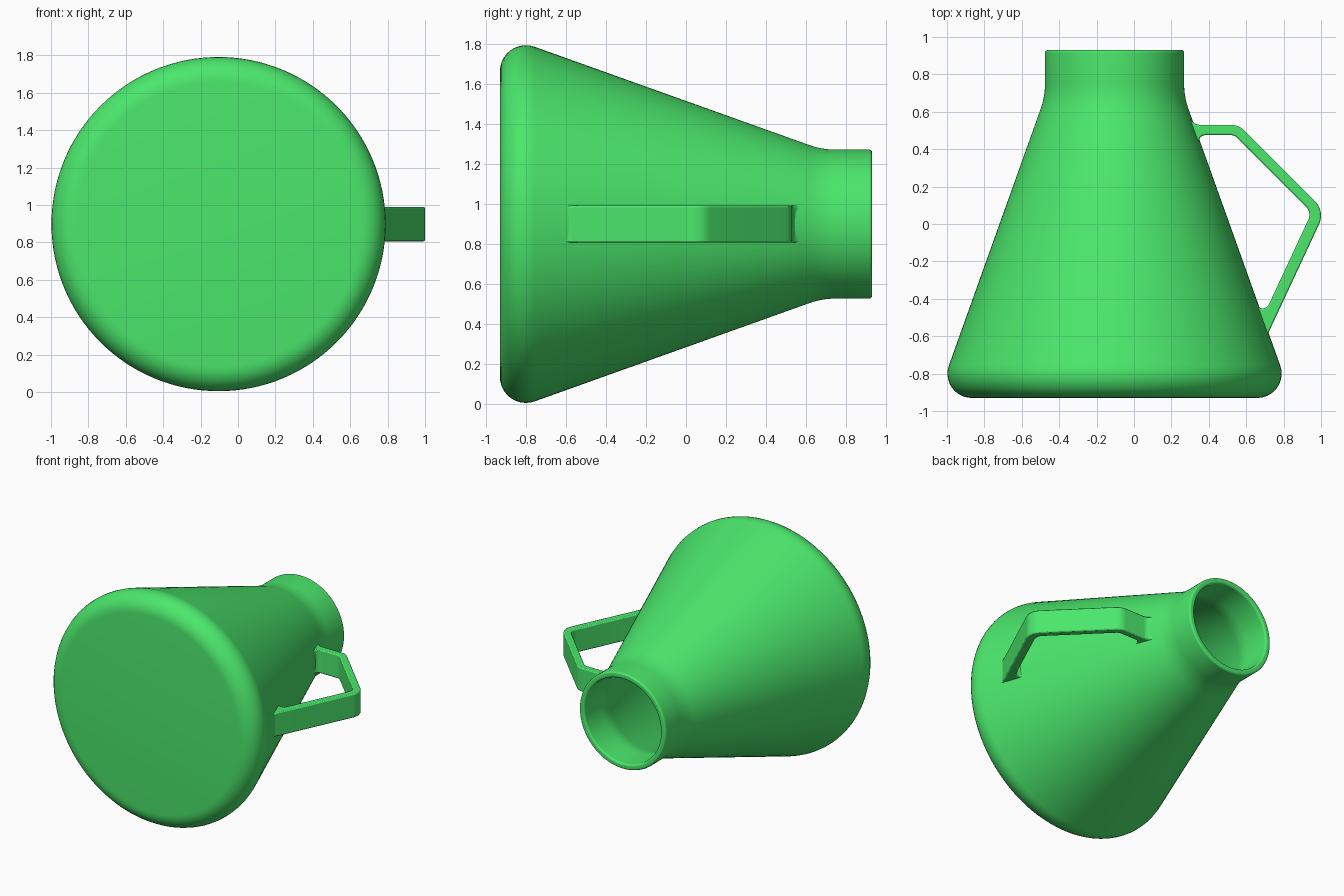
import bpy, bmesh, math
from mathutils import Vector

if "Cube" in bpy.data.objects:
    bpy.data.objects.remove(bpy.data.objects["Cube"])

CX, CZ = -0.104, 0.898   # axis of the body, running along y


def rounded(points, closed=False, steps=10):
    """Replace each corner (x, y, radius) by an arc."""
    out, n = [], len(points)
    for i, (x, y, r) in enumerate(points):
        p = Vector((x, y))
        if r == 0 or (not closed and i in (0, n - 1)):
            out.append(p)
            continue
        a = (Vector(points[i - 1][:2]) - p).normalized()
        b = (Vector(points[(i + 1) % n][:2]) - p).normalized()
        half = a.angle(b) / 2
        t = r / math.tan(half)
        c = p + (a + b).normalized() * (r / math.sin(half))
        u, v = p + a * t - c, p + b * t - c
        turn = u.angle_signed(v)   # clockwise positive
        for k in range(steps + 1):
            ang = -turn * k / steps
            out.append(c + Vector((u.x * math.cos(ang) - u.y * math.sin(ang),
                                   u.x * math.sin(ang) + u.y * math.cos(ang))))
    return out


def finish(bm, name, mat):
    bmesh.ops.recalc_face_normals(bm, faces=bm.faces)
    mesh = bpy.data.meshes.new(name)
    bm.to_mesh(mesh)
    bm.free()
    ob = bpy.data.objects.new(name, mesh)
    bpy.context.collection.objects.link(ob)
    mesh.materials.append(mat)
    bpy.ops.object.select_all(action='DESELECT')
    ob.select_set(True)
    bpy.context.view_layer.objects.active = ob
    return ob


green = bpy.data.materials.new("green")
green.diffuse_color = (0.07, 0.8, 0.15, 1)
green.use_nodes = True
green.node_tree.nodes["Principled BSDF"].inputs["Base Color"].default_value = green.diffuse_color

# Hollow conical body: (radius, y, corner radius), outside then inside
profile = rounded([
    (0, -0.93, 0), (0.948, -0.93, 0.13), (0.372, 0.68, 0.4), (0.372, 0.93, 0.015),
    (0.327, 0.93, 0.015), (0.327, 0.67, 0.35), (0.884, -0.885, 0.085), (0, -0.885, 0)])
bm = bmesh.new()
verts = [bm.verts.new((CX + p.x, p.y, CZ)) for p in profile]
edges = [bm.edges.new(e) for e in zip(verts, verts[1:])]
bmesh.ops.spin(bm, geom=verts + edges, cent=(CX, 0, CZ), axis=(0, 1, 0),
               angle=math.tau, steps=128)
bmesh.ops.remove_doubles(bm, verts=bm.verts, dist=0.0005)
finish(bm, "flask_body", green)
bpy.ops.object.shade_smooth_by_angle(angle=math.radians(35))

# Flat strap handle: outline in plan with filleted roots, sunk into the wall
outline = rounded([
    (0.27, 0.60, 0), (0.288, 0.60, 0), (0.313, 0.53, 0.06),
    (0.56, 0.53, 0.10), (1.022, 0.068, 0.11), (0.715, -0.59, 0.06),
    (0.732, -0.64, 0), (0.715, -0.64, 0), (0.625, -0.39, 0), (0.643, -0.39, 0),
    (0.684, -0.51, 0.035), (0.95, 0.062, 0.06), (0.537, 0.475, 0.05),
    (0.333, 0.475, 0.035), (0.362, 0.39, 0), (0.345, 0.39, 0)], closed=True)
bm = bmesh.new()
face = bm.faces.new([bm.verts.new((p.x, p.y, CZ - 0.092)) for p in outline])
ext = bmesh.ops.extrude_face_region(bm, geom=[face])
bmesh.ops.translate(bm, vec=(0, 0, 0.184),
                    verts=[g for g in ext["geom"] if isinstance(g, bmesh.types.BMVert)])
handle = finish(bm, "handle", green)
bevel = handle.modifiers.new("soft_edges", 'BEVEL')
bevel.width = 0.008
bevel.segments = 2
bevel.limit_method = 'ANGLE'
bevel.angle_limit = math.radians(60)
bpy.ops.object.shade_smooth_by_angle(angle=math.radians(40))
